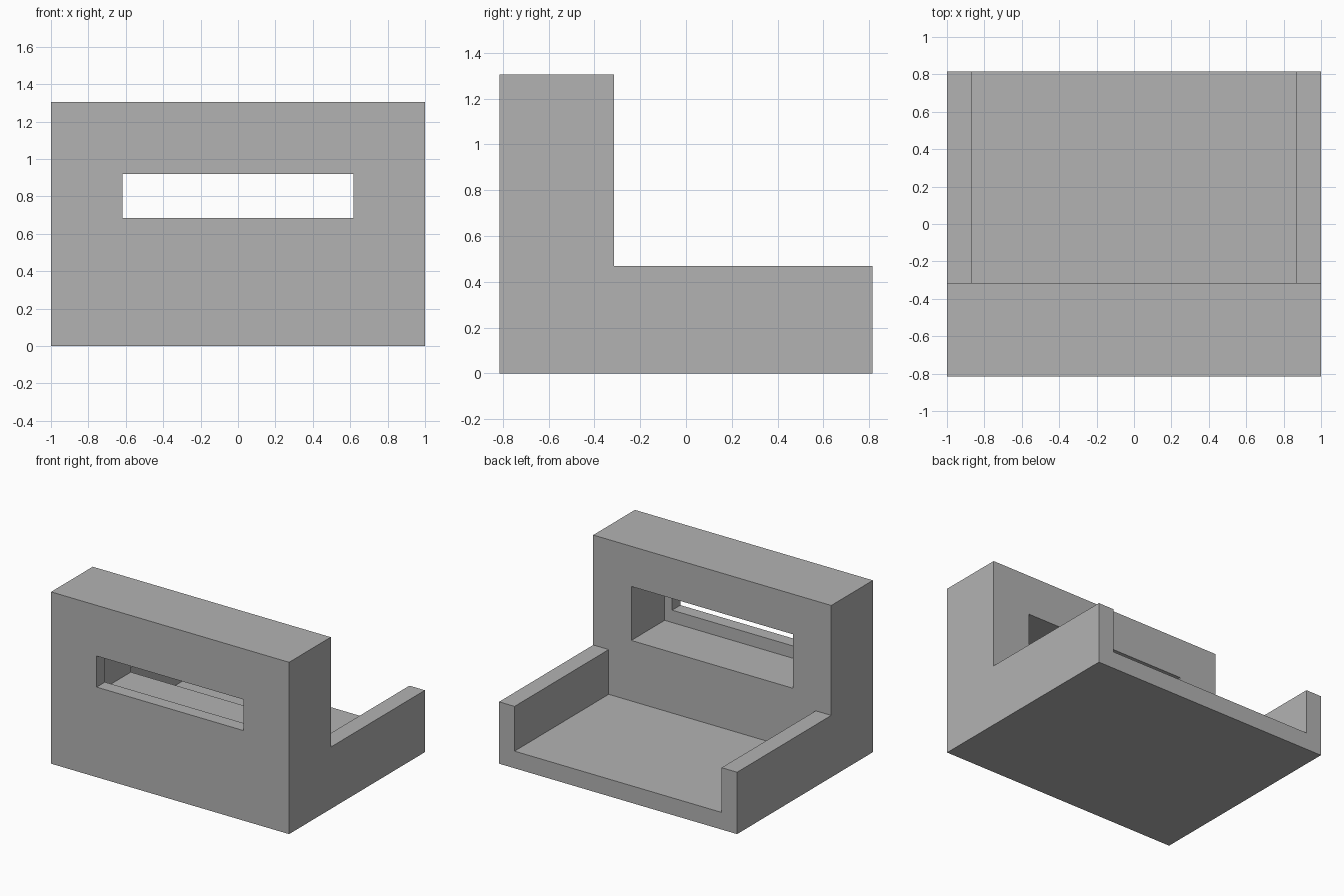
import bpy
import bmesh

default = bpy.data.objects.get("Cube")
if default:
    bpy.data.objects.remove(default, do_unlink=True)

grey = bpy.data.materials.new("plain grey")
grey.use_nodes = True
colour = (0.45, 0.45, 0.45, 1)
grey.diffuse_color = colour
grey.node_tree.nodes["Principled BSDF"].inputs["Base Color"].default_value = colour


def prism(name, outline, y0, y1):
    """Extrude an x-z outline from y0 to y1."""
    bm = bmesh.new()
    face = bm.faces.new([bm.verts.new((x, y0, z)) for x, z in outline])
    side = bmesh.ops.extrude_face_region(bm, geom=[face])
    moved = [v for v in side["geom"] if isinstance(v, bmesh.types.BMVert)]
    bmesh.ops.translate(bm, verts=moved, vec=(0, y1 - y0, 0))
    bmesh.ops.recalc_face_normals(bm, faces=bm.faces)
    mesh = bpy.data.meshes.new(name)
    bm.to_mesh(mesh)
    bm.free()
    mesh.materials.append(grey)
    obj = bpy.data.objects.new(name, mesh)
    bpy.context.collection.objects.link(obj)
    return obj


def rect(half, z0, z1):
    return [(-half, z0), (half, z0), (half, z1), (-half, z1)]


def cut(target, cutter):
    """Subtract a cutter and discard it."""
    mod = target.modifiers.new("cut", 'BOOLEAN')
    mod.operation = 'DIFFERENCE'
    mod.solver = 'EXACT'
    mod.object = cutter
    cutter.hide_render = True
    bpy.context.view_layer.objects.active = target
    bpy.ops.object.modifier_apply(modifier=mod.name)
    bpy.data.objects.remove(cutter, do_unlink=True)


# Solid block that becomes the upright wall, tray floor and side rails
WALL_BACK = -0.315
housing = prism("tray_housing", rect(1, 0, 1.305), -0.815, 0.815)

# Open space behind the wall: wide above the rails, narrower between them
half = [(0.87, 0.13), (0.87, 0.47), (1.2, 0.47), (1.2, 1.5)]
space = half + [(-x, z) for x, z in reversed(half)]
cut(housing, prism("tray_cutter", space, WALL_BACK, 1))

# Deep recess in the wall's rear, and the narrower slot through its front
cut(housing, prism("recess_cutter", rect(0.68, 0.59, 1.0), -0.715, 0))
cut(housing, prism("slot_cutter", rect(0.617, 0.684, 0.92), -1, -0.5))
